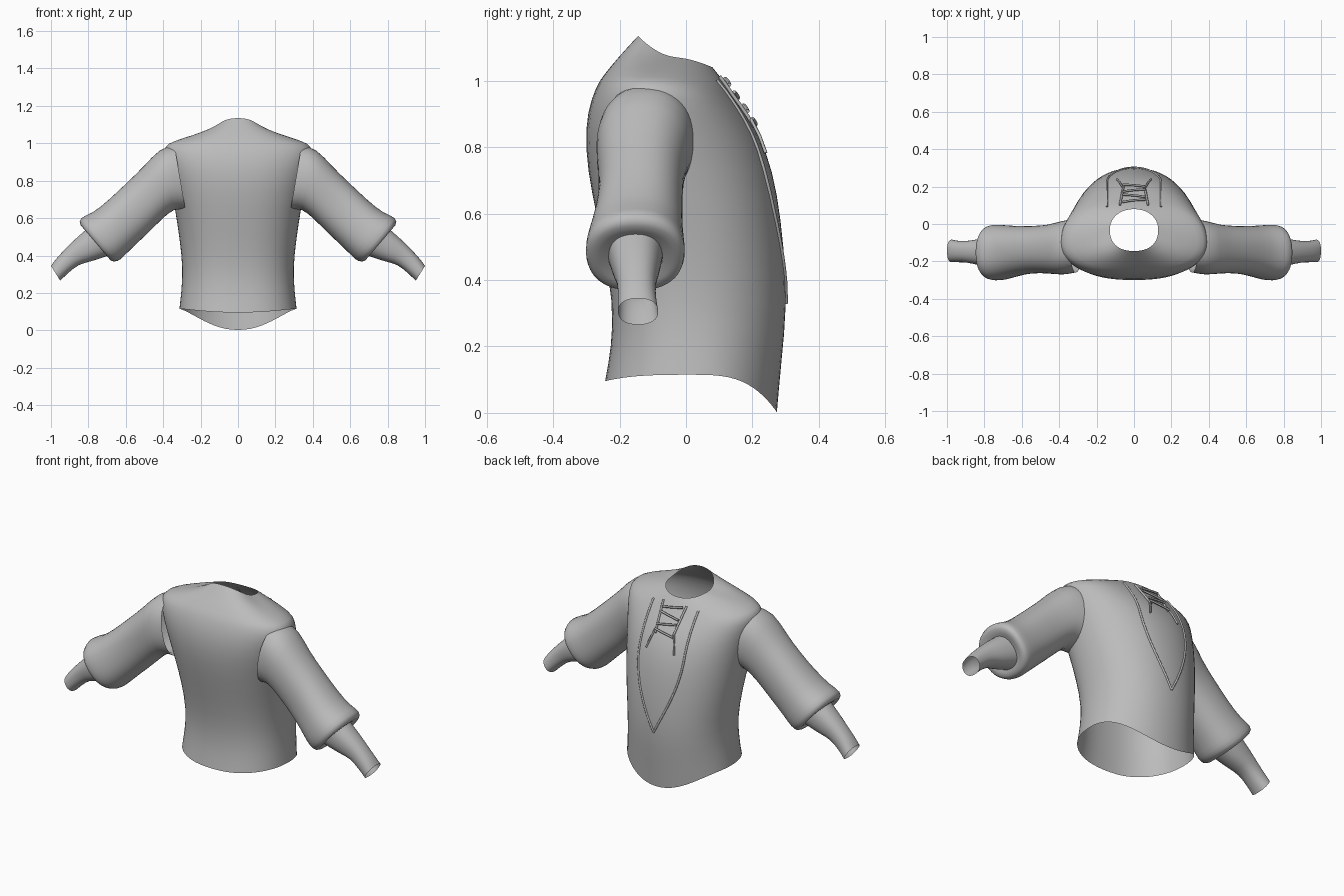
import bpy, bmesh, math
from mathutils import Vector
from mathutils.bvhtree import BVHTree

cube = bpy.data.objects.get("Cube")
if cube:
    bpy.data.objects.remove(cube)

cloth = bpy.data.materials.new("grey cloth")
cloth.use_nodes = True
cloth.diffuse_color = (0.5, 0.5, 0.5, 1)
cloth.node_tree.nodes["Principled BSDF"].inputs["Base Color"].default_value = (0.5, 0.5, 0.5, 1)


def spow(v, p):
    return math.copysign(abs(v) ** p, v)


def loft(name, rings, levels=1):
    """Skin a list of closed rings into an open, smooth tube."""
    bm = bmesh.new()
    loops = [[bm.verts.new(p) for p in ring] for ring in rings]
    n = len(loops[0])
    for a, b in zip(loops, loops[1:]):
        for i in range(n):
            j = (i + 1) % n
            bm.faces.new((a[i], a[j], b[j], b[i]))
    bmesh.ops.recalc_face_normals(bm, faces=bm.faces[:])
    mesh = bpy.data.meshes.new(name)
    bm.to_mesh(mesh)
    bm.free()
    mesh.materials.append(cloth)
    mesh.shade_smooth()
    obj = bpy.data.objects.new(name, mesh)
    bpy.context.collection.objects.link(obj)
    if levels:
        sub = obj.modifiers.new("smooth", "SUBSURF")
        sub.levels = sub.render_levels = levels
    return obj


# Torso: half width, back y, widest y, front y, then back, side and front heights
TORSO = [
    (.315, -.245, .03, .275, .095, .115, .0),
    (.305, -.225, .03, .287, .20, .20, .14),
    (.295, -.220, .03, .307, .33, .33, .33),
    (.315, -.250, .02, .296, .50, .50, .50),
    (.340, -.285, -.02, .277, .66, .66, .66),
    (.365, -.306, -.07, .245, .80, .80, .79),
    (.395, -.298, -.10, .190, .91, .92, .89),
    (.400, -.270, -.10, .140, .985, .985, .955),
    (.350, -.250, -.10, .125, 1.015, 1.01, .98),
    (.240, -.205, -.07, .105, 1.07, 1.045, 1.01),
    (.130, -.145, -.03, .080, 1.135, 1.07, 1.04),
]


def torso_ring(hw, back, mid, front, zb, zs, zf, n=32):
    pts = []
    for i in range(n):
        t = math.tau * i / n
        s, c = math.sin(t), math.cos(t)
        end, top = (front, zf) if c > 0 else (back, zb)
        p = .85 if c < 0 else .95
        blend = abs(c) ** (3 if zs < .3 else 1.5)
        pts.append((hw * spow(s, p), mid + (end - mid) * abs(c) ** p, zs + (top - zs) * blend))
    return pts


torso = loft("shirt_body", [torso_ring(*r) for r in TORSO])

# Sleeves: upper x and z, lower x and z, back y, front y
SLEEVE = [
    (.34, .99, .28, .64, -.26, .03),
    (.42, .975, .34, .655, -.275, .02),
    (.50, .88, .41, .59, -.265, -.005),
    (.60, .785, .49, .51, -.262, -.01),
    (.70, .69, .56, .445, -.28, -.01),
    (.78, .625, .61, .395, -.30, -.005),
    (.85, .605, .64, .365, -.305, .0),
    (.85, .56, .685, .365, -.295, -.01),
    (.80, .53, .70, .41, -.23, -.07),
]
FOREARM = [
    (.80, .55, .69, .40, -.235, -.07),
    (.87, .49, .79, .365, -.22, -.08),
    (.93, .43, .85, .355, -.205, -.092),
    (.98, .375, .91, .305, -.205, -.09),
    (1.0, .345, .95, .265, -.205, -.083),
]


def arm_ring(tx, tz, bx, bz, back, front, side, n=24):
    pts = []
    for i in range(n):
        t = math.tau * i / n
        u = .5 + .5 * spow(math.cos(t), .88)
        y = (back + front) / 2 + (front - back) / 2 * spow(math.sin(t), .88)
        pts.append((side * (bx + (tx - bx) * u), y, bz + (tz - bz) * u))
    return pts


for side, word in ((1, "left"), (-1, "right")):
    loft(word + "_sleeve", [arm_ring(*r, side) for r in SLEEVE])
    loft(word + "_wrist", [arm_ring(*r, side) for r in FOREARM])

# Surface lookup on the finished body, used to lay trim on the chest
bpy.context.view_layer.update()
body = BVHTree.FromObject(torso, bpy.context.evaluated_depsgraph_get())


def on_chest(x, z, lift=0.0):
    hit, normal, _, _ = body.ray_cast(Vector((x, 2, z)), Vector((0, -1, 0)))
    if normal.y < 0:
        normal = -normal
    return hit + normal * lift


def cord(name, points, radius):
    curve = bpy.data.curves.new(name, "CURVE")
    curve.dimensions = "3D"
    curve.bevel_depth = radius
    curve.bevel_resolution = 1
    curve.use_fill_caps = True
    spline = curve.splines.new("POLY")
    spline.points.add(len(points) - 1)
    for p, co in zip(spline.points, points):
        p.co = (*co, 1)
    curve.materials.append(cloth)
    obj = bpy.data.objects.new(name, curve)
    bpy.context.collection.objects.link(obj)


# V-shaped placket edges running from the collar to a point on the belly
def placket_x(k):
    return .145 * math.sin(min(1, k * 1.5) * math.pi / 2)


for side, word in ((1, "left"), (-1, "right")):
    heights = [k / 20 for k in range(21)]
    edge = [on_chest(side * placket_x(k), .33 + .67 * k, .001) for k in heights]
    cord(word + "_placket_edge", edge, .006)
    # Short facing beside the neck slit
    cord(word + "_lace_facing", [on_chest(side * (.055 + .02 * k), .86 + .15 * k, .004) for k in heights], .006)

# Laces across the chest and the loose cord ends
for i in range(4):
    z = .87 + .04 * i
    cord("lace_%d" % (i + 1), [on_chest(x * .02, z + .003 * x * (-1) ** i, .012) for x in range(-3, 4)], .006)
for side, word in ((1, "left"), (-1, "right")):
    cord(word + "_lace_end", [on_chest(side * (.06 + .03 * k), .88 - .1 * k, .008) for k in (0, .5, 1)], .005)
